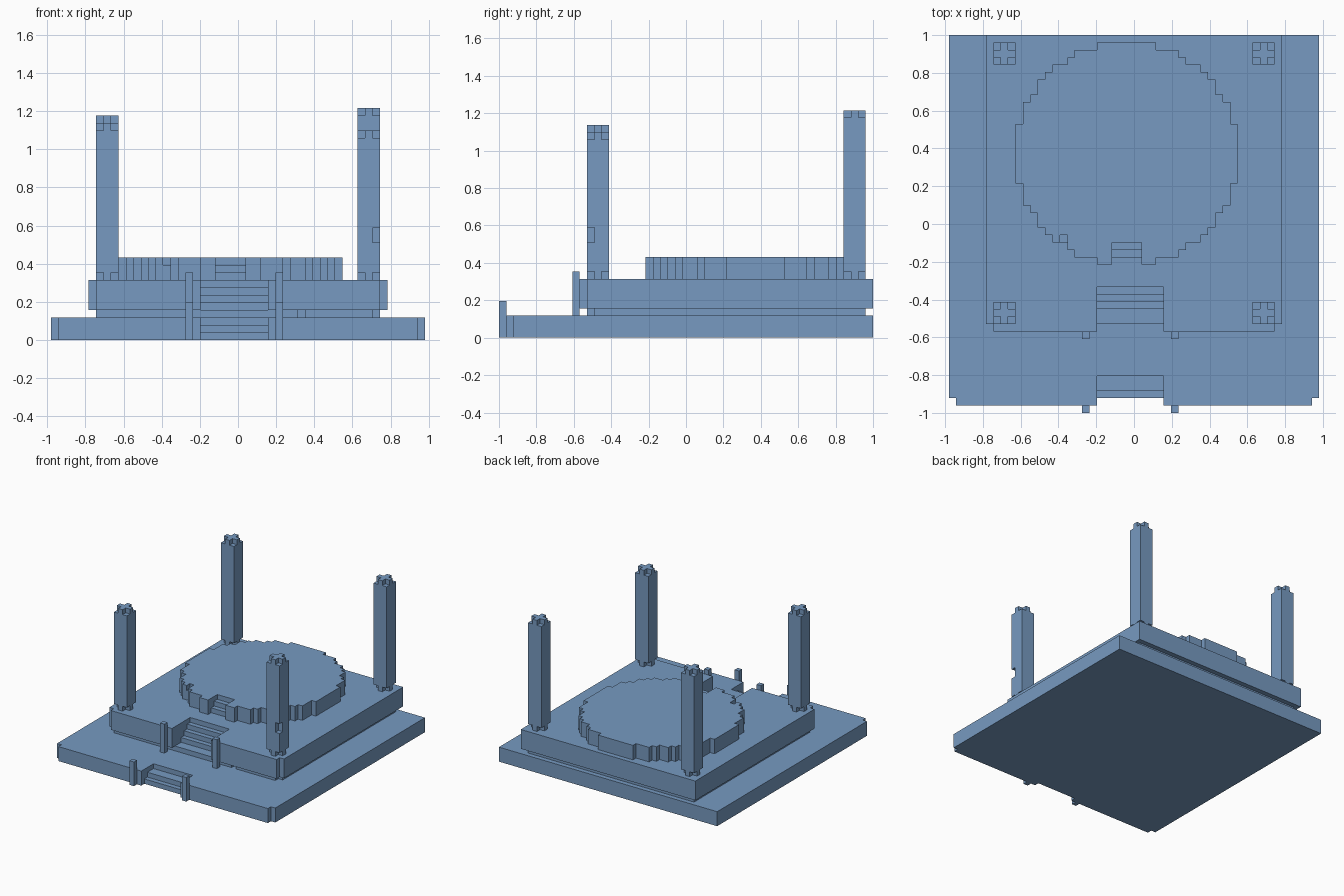
import bpy, bmesh
from mathutils import Vector

if "Cube" in bpy.data.objects:
    bpy.data.objects.remove(bpy.data.objects["Cube"])

V = 2 / 51                                   # edge of one block
ORIGIN = Vector((-25, -25.5, 0))

stone = bpy.data.materials.new("slate blue")
stone.use_nodes = True
COLOUR = (0.184, 0.323, 0.533, 1)
stone.diffuse_color = COLOUR
stone.node_tree.nodes["Principled BSDF"].inputs["Base Color"].default_value = COLOUR


def box(x0, x1, y0, y1, z0, z1):
    """Blocks filling a cuboid, in block units."""
    return {(x, y, z) for x in range(x0, x1) for y in range(y0, y1) for z in range(z0, z1)}


def build(name, blocks):
    """Skin a set of blocks with its outer faces and merge the flat areas."""
    bm = bmesh.new()
    verts = {}
    for cell in blocks:
        for axis in range(3):
            for side in (0, 1):
                near = list(cell)
                near[axis] += 2 * side - 1
                if tuple(near) in blocks:
                    continue
                u, w = (axis + 1) % 3, (axis + 2) % 3
                ring = []
                for du, dw in ((0, 0), (1, 0), (1, 1), (0, 1)):
                    p = list(cell)
                    p[axis] += side
                    p[u] += du
                    p[w] += dw
                    key = tuple(p)
                    if key not in verts:
                        verts[key] = bm.verts.new((Vector(key) + ORIGIN) * V)
                    ring.append(verts[key])
                bm.faces.new(ring if side else ring[::-1])
    bmesh.ops.dissolve_limit(bm, angle_limit=0.01, verts=bm.verts[:], edges=bm.edges[:])
    mesh = bpy.data.meshes.new(name)
    bm.to_mesh(mesh)
    bm.free()
    mesh.materials.append(stone)
    obj = bpy.data.objects.new(name, mesh)
    bpy.context.collection.objects.link(obj)
    return obj


# Wide base with clipped front corners and a recessed stair
base = box(0, 50, 1, 51, 0, 3)
base -= box(0, 1, 1, 2, 0, 3) | box(49, 50, 1, 2, 0, 3)
base -= box(20, 29, 1, 2, 0, 3) | box(20, 29, 2, 3, 1, 3) | box(20, 29, 3, 5, 2, 3)
build("base_platform", base)

# Recessed course under the upper terrace
plinth = box(6, 44, 12, 50, 3, 4) - box(43, 44, 12, 13, 3, 4) - box(33, 34, 12, 13, 3, 4)
build("terrace_plinth", plinth)

# Upper terrace with clipped front corners and its stair
terrace = box(5, 45, 11, 51, 4, 8)
terrace -= box(5, 6, 11, 12, 4, 8) | box(44, 45, 11, 12, 4, 8)
terrace -= box(20, 29, 11, 14, 4, 8)
for step in range(3):
    terrace -= box(20, 29, 14 + step, 15 + step, 5 + step, 8)
build("upper_terrace", terrace)

# Round dais with a small stair and one chipped block
dais = {(x, y, z) for x, y, z in box(9, 39, 20, 50, 8, 11)
        if (x - 23.5) ** 2 + (y - 34.5) ** 2 < 225}
for step in range(3):
    dais -= box(22, 26, 20 + step, 21 + step, 8 + step, 11)
dais -= {(15, 23, 10)}
build("round_dais", dais)

# Posts flanking both stairs
for side, x in (("right", 18), ("left", 30)):
    build("lower_stair_post_" + side, box(x, x + 1, 0, 1, 0, 5))
    build("upper_stair_post_" + side, box(x, x + 1, 10, 11, 3, 9))

# Corner pillars with cross-shaped foot and cap
for name, x, y, top in (("front_right", 6, 12, 29), ("front_left", 41, 12, 28),
                        ("back_right", 6, 47, 30), ("back_left", 41, 47, 31)):
    pillar = box(x, x + 3, y, y + 3, 8, top)
    pillar -= {(x + i, y + j, z) for i in (0, 2) for j in (0, 2) for z in (8, top - 1)}
    if name == "front_left":
        pillar -= box(43, 44, 12, 13, 13, 15)   # chipped corner
    build("pillar_" + name, pillar)
